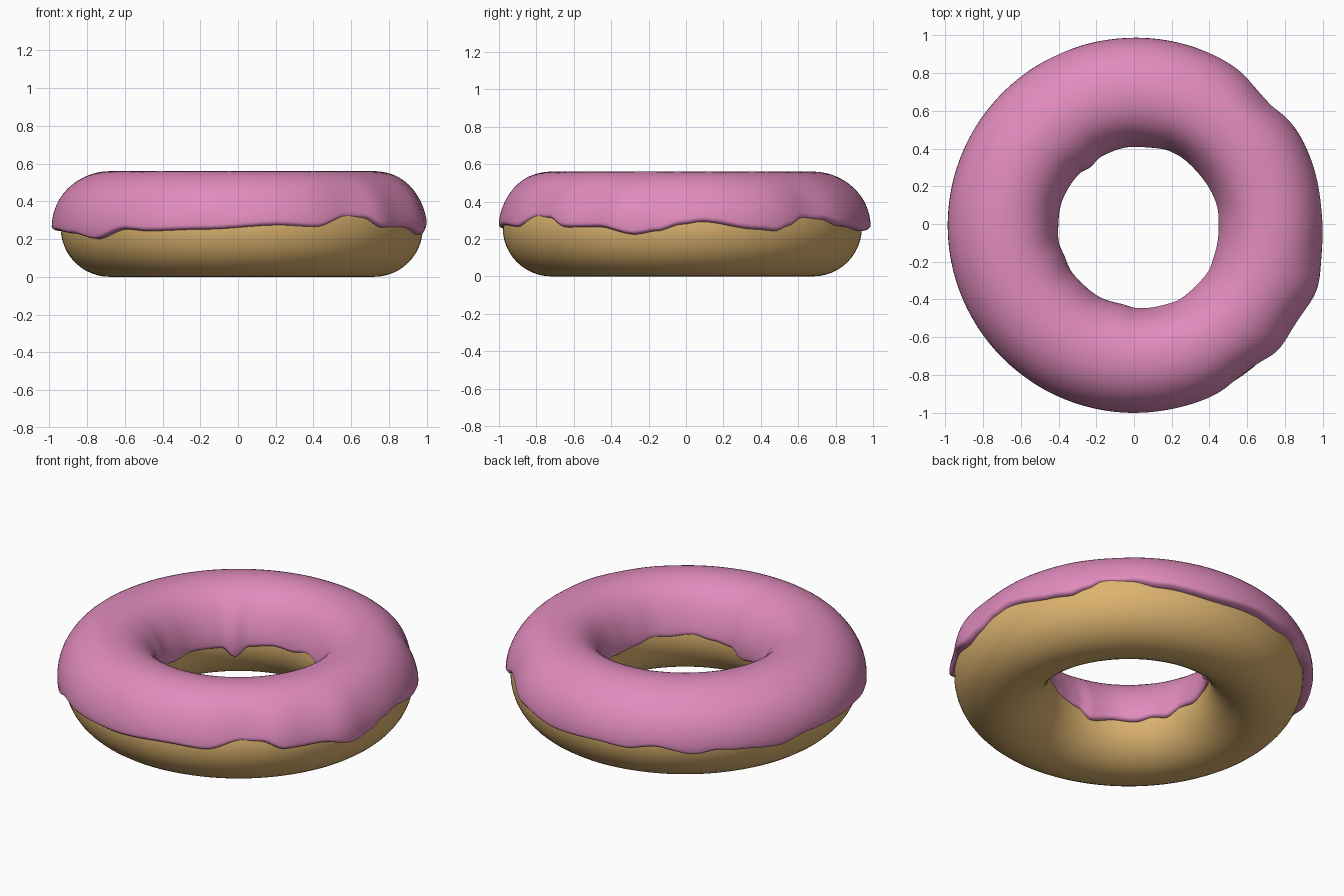
import bpy, bmesh, math
from math import sin, cos, pi, radians

if "Cube" in bpy.data.objects:
    bpy.data.objects.remove(bpy.data.objects["Cube"])

CX, CY = 0.02, -0.02      # dough centre
R, r = 0.70, 0.26         # ring radius, tube radius


def material(name, rgb):
    m = bpy.data.materials.new(name)
    m.diffuse_color = (*rgb, 1)
    m.use_nodes = True
    m.node_tree.nodes["Principled BSDF"].inputs["Base Color"].default_value = m.diffuse_color
    return m


def ring_mesh(name, mat, profile, n, closed):
    """Sweep a profile(theta) -> [(radius, z)] around the ring."""
    bm = bmesh.new()
    rows = []
    for i in range(n):
        t = 2 * pi * i / n
        rows.append([bm.verts.new((CX + q * cos(t), CY + q * sin(t), z)) for q, z in profile(t)])
    m = len(rows[0])
    for i in range(n):
        a, b = rows[i], rows[(i + 1) % n]
        for j in range(m if closed else m - 1):
            k = (j + 1) % m
            bm.faces.new((a[j], b[j], b[k], a[k]))
    bmesh.ops.recalc_face_normals(bm, faces=bm.faces[:])
    me = bpy.data.meshes.new(name)
    bm.to_mesh(me)
    bm.free()
    for p in me.polygons:
        p.use_smooth = True
    ob = bpy.data.objects.new(name, me)
    bpy.context.collection.objects.link(ob)
    me.materials.append(mat)
    return ob


def lookup(table, deg):
    """Periodic eased interpolation of (angle, value) pairs."""
    deg %= 360
    pts = [(table[-1][0] - 360, table[-1][1])] + table + [(table[0][0] + 360, table[0][1])]
    for (a, va), (b, vb) in zip(pts, pts[1:]):
        if a <= deg <= b:
            u = (deg - a) / (b - a)
            return va + (vb - va) * u * u * (3 - 2 * u)


def bump(deg, at, width):
    d = (deg - at + 180) % 360 - 180
    return math.exp(-(d / width) ** 2)


# Height of the icing's lower edge, outside and inside the ring
OUTER = [(0, .28), (6, .295), (24, .25), (31, .24), (36, .27), (42, .32), (50, .31), (60, .27),
         (80, .24), (96, .25), (106, .24), (115, .265), (128, .225), (135, .245), (142, .235),
         (157, .215), (166, .245), (190, .24), (205, .225), (218, .195), (231, .25), (239, .24),
         (258, .25), (282, .275), (294, .265), (306, .33), (312, .32), (320, .262), (332, .265),
         (345, .22), (352, .24)]
INNER = [(0, .26), (15, .28), (40, .27), (66, .295), (85, .26), (97, .265), (117, .245),
         (128, .18), (138, .24), (163, .25), (177, .235), (190, .25), (202, .215), (213, .235),
         (225, .215), (240, .225), (258, .20), (270, .25), (285, .265), (300, .29), (315, .28),
         (328, .29), (342, .265)]
N = 32
LIP = [0, .0015, .005, .010, .016, .024]


def icing_profile(t):
    d = math.degrees(t)
    a0 = math.asin((lookup(OUTER, d) - r) / (r + .03))
    a1 = pi - math.asin((lookup(INNER, d) - r) / (r + .015))
    # thickness on the outer side, with lobes and thin spots
    out = (.035 + .018 * cos(radians(d - 135)) + .025 * bump(d, 341, 8) + .012 * bump(d, 319, 6)
           - .026 * bump(d, 45, 9) - .013 * bump(d, 306, 8))
    # thickness on the hole side, swelling where it drips
    inn = .015 + .25 * max(-.04, .25 - lookup(INNER, d))
    length = (a1 - a0) * r
    s0, s1 = LIP[-1], length - LIP[-1]
    dist = LIP[:-1] + [s0 + (s1 - s0) * i / N for i in range(N + 1)] + [length - v for v in LIP[-2::-1]]
    pts = []
    for s in dist:
        a = a0 + s / r
        side = out if cos(a) > 0 else inn
        w = max(0, sin(a)) ** 2
        w = w * w * (3 - 2 * w)
        e = side + (.04 - side) * w
        edge = min(s, length - s)
        h = .022
        if edge < h:          # rounded lip
            e = -.004 + (e + .004) * math.sqrt(max(0, 1 - (1 - edge / h) ** 2))
        pts.append((R + (r + e) * cos(a), r + (r + e) * sin(a)))
    return pts


def dough_profile(t):
    return [(R + r * cos(2 * pi * j / 48), r + r * sin(2 * pi * j / 48)) for j in range(48)]


ring_mesh("dough_ring", material("golden dough", (.72, .45, .16)), dough_profile, 128, True)
ring_mesh("icing", material("pink icing", (.75, .26, .51)), icing_profile, 240, False)
